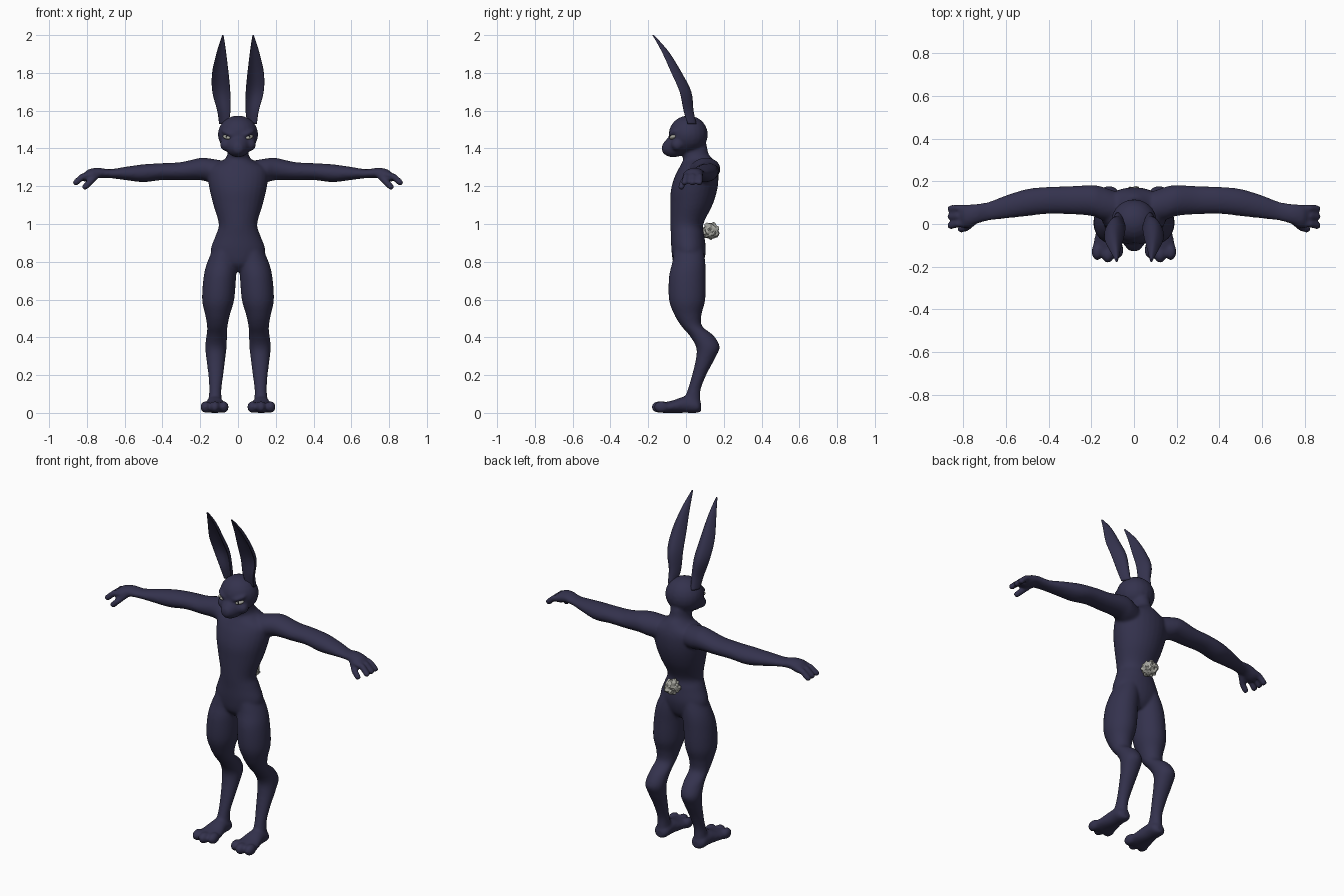
import bpy
import bmesh
import math
import random
from mathutils import Matrix, Vector, Euler

random.seed(4)
cube = bpy.data.objects.get("Cube")
if cube:
    bpy.data.objects.remove(cube, do_unlink=True)


def material(name, color):
    mat = bpy.data.materials.new(name)
    mat.use_nodes = True
    mat.diffuse_color = (*color, 1)
    shader = mat.node_tree.nodes["Principled BSDF"]
    shader.inputs["Base Color"].default_value = (*color, 1)
    shader.inputs["Roughness"].default_value = 0.8
    return mat


fur = material("navy fur", (0.034, 0.032, 0.075))
fluff = material("pale grey fluff", (0.40, 0.40, 0.36))
black = material("black pupil", (0.01, 0.01, 0.012))


def smooth_rows(rows, steps=5):
    """Catmull-Rom interpolation between profile rows."""
    out = []
    for i in range(len(rows) - 1):
        a, b = rows[max(i - 1, 0)], rows[i]
        c, d = rows[i + 1], rows[min(i + 2, len(rows) - 1)]
        for s in range(steps):
            t = s / steps
            out.append([q + t / 2 * (r - p + t * (2 * p - 5 * q + 4 * r - w
                                                  + t * (3 * (q - r) + w - p)))
                        for p, q, r, w in zip(a, b, c, d)])
    out.append(rows[-1])
    return out


def loft(bm, axis, rows, side=1, cup=0, count=28):
    """Closed skin over ellipses; a row is (position, u min, u max, v min, v max)."""
    rings = []
    for pos, u0, u1, v0, v1 in smooth_rows(rows):
        ring = []
        for k in range(count):
            a = math.tau * k / count
            half = (u1 - u0) / 2
            u = (u0 + u1) / 2 + half * math.cos(a)
            v = (v0 + v1) / 2 + (v1 - v0) / 2 * math.sin(a)
            v -= cup * half * math.cos(a) ** 2
            co = {"x": (pos, u, v), "y": (u, pos, v), "z": (u, v, pos)}[axis]
            ring.append(bm.verts.new((co[0] * side, co[1], co[2])))
        rings.append(ring)
    faces = [bm.faces.new(rings[0]), bm.faces.new(rings[-1])]
    for lower, upper in zip(rings, rings[1:]):
        for k in range(count):
            n = (k + 1) % count
            faces.append(bm.faces.new((lower[k], lower[n], upper[n], upper[k])))
    bmesh.ops.recalc_face_normals(bm, faces=faces)


def ball(bm, center, size, side=1, turn=(0, 0, 0)):
    """Ellipsoid; side mirrors its place and turn across x."""
    rot = Euler((turn[0], turn[1] * side, turn[2] * side)).to_matrix().to_4x4()
    place = Matrix.Translation((center[0] * side, center[1], center[2]))
    bmesh.ops.create_uvsphere(bm, u_segments=20, v_segments=12, radius=1,
                              matrix=place @ rot @ Matrix.Diagonal((*size, 1)))


def finger(bm, points, radius, side):
    """Overlapping balls along a path, to be fused into the skin."""
    for a, b in zip(points, points[1:]):
        for s in range(9):
            p = Vector(a).lerp(Vector(b), s / 8)
            ball(bm, p, (radius,) * 3, side)


def finish(bm, name, mat, smooth=True):
    mesh = bpy.data.meshes.new(name)
    bm.to_mesh(mesh)
    bm.free()
    mesh.materials.append(mat)
    for f in mesh.polygons:
        f.use_smooth = smooth
    obj = bpy.data.objects.new(name, mesh)
    bpy.context.collection.objects.link(obj)
    return obj


# Profiles
torso = [(z, -w, w, y0, y1) for z, w, y0, y1 in [
    (1.42, .05, -.01, .11), (1.37, .056, -.02, .12), (1.34, .075, -.015, .145),
    (1.3, .15, -.035, .165), (1.25, .16, -.06, .172), (1.18, .15, -.08, .165),
    (1.1, .13, -.083, .14), (1, .102, -.083, .092), (.94, .118, -.08, .097),
    (.86, .145, -.077, .105), (.79, .12, -.065, .09), (.75, .05, -.03, .06)]]
leg = [(.88, 0, .125, -.06, .09), (.8, .004, .162, -.072, .102),
       (.72, .01, .182, -.09, .104), (.6, .02, .19, -.09, .102),
       (.52, .043, .174, -.062, .082), (.46, .055, .164, -.025, .085),
       (.41, .058, .167, .018, .145), (.35, .06, .174, .053, .178),
       (.29, .067, .168, .053, .154), (.2, .078, .157, .032, .107),
       (.12, .088, .152, .008, .077), (.05, .085, .16, -.02, .078)]
foot = [(.08, .1, .14, .008, .05), (.06, .08, .165, 0, .07),
        (0, .075, .17, 0, .088), (-.07, .06, .186, 0, .066),
        (-.12, .055, .194, 0, .055), (-.14, .08, .17, .01, .045)]
arm = [(.08, .01, .15, 1.21, 1.335), (.15, .02, .175, 1.22, 1.347),
       (.2, .038, .182, 1.232, 1.35), (.3, .046, .177, 1.232, 1.328),
       (.4, .048, .174, 1.233, 1.322), (.5, .037, .164, 1.222, 1.316),
       (.6, .026, .134, 1.233, 1.302), (.68, .016, .104, 1.243, 1.29),
       (.74, 0, .094, 1.242, 1.298), (.79, -.014, .09, 1.225, 1.29),
       (.815, 0, .08, 1.225, 1.27)]
muzzle = [(0, -.09, .09, 1.37, 1.52), (-.06, -.068, .068, 1.353, 1.485),
          (-.1, -.045, .045, 1.36, 1.452), (-.127, -.02, .02, 1.38, 1.42)]
ear = [(1.53, .05, .1, .015, .055), (1.6, .04, .11, 0, .04),
       (1.7, .041, .136, -.01, .028), (1.8, .05, .137, -.055, -.022),
       (1.9, .062, .115, -.112, -.083), (1.96, .07, .097, -.15, -.132),
       (2, .077, .084, -.178, -.17)]

# Body: trunk, head and limbs fused into one smooth skin
bm = bmesh.new()
loft(bm, "z", torso)
ball(bm, (0, .012, 1.474), (.107, .104, .1))
loft(bm, "y", muzzle)
for side in (1, -1):
    loft(bm, "z", leg, side)
    loft(bm, "y", foot, side)
    loft(bm, "x", arm, side)
    # Toes
    for x, y in ((.076, -.122), (.122, -.143), (.172, -.13)):
        ball(bm, (x, y, .031), (.027, .04, .031), side)
    # Fingers and thumb
    for y, tip in ((.073, .072), (.036, .034), (0, -.008)):
        finger(bm, [(.77, y, 1.262), (.825, y, 1.25), (.858, tip, 1.22)], .017, side)
    finger(bm, [(.745, .015, 1.26), (.785, -.018, 1.22), (.81, -.024, 1.197)], .017, side)
    # Brow ridge and cheek
    ball(bm, (.055, -.069, 1.482), (.042, .018, .013), side, (0, -.35, .6))
    ball(bm, (.058, -.045, 1.42), (.038, .035, .035), side)
body = finish(bm, "body", fur)
remesh = body.modifiers.new("fuse", "REMESH")
remesh.mode = "VOXEL"
remesh.voxel_size = 0.008
remesh.use_smooth_shade = True
relax = body.modifiers.new("relax", "SMOOTH")
relax.factor = 0.5
relax.iterations = 6

# Ears and eyes
for side, label in ((1, "left"), (-1, "right")):
    bm = bmesh.new()
    loft(bm, "z", ear, side, cup=0.85)
    finish(bm, label + "_ear", fur)
    bm = bmesh.new()
    ball(bm, (.06, -.07, 1.46), (.024, .015, .011), side, (0, -.25, .6))
    finish(bm, label + "_eye", fluff)
    bm = bmesh.new()
    ball(bm, (.059, -.079, 1.46), (.007, .008, .008), side, (0, 0, .6))
    finish(bm, label + "_pupil", black)

# Fluffy tail with ragged tufts
bm = bmesh.new()
bmesh.ops.create_icosphere(bm, subdivisions=3, radius=0.042)
for v in bm.verts:
    v.co *= random.choice((0.92, 1, 1.02, 1.18))
bmesh.ops.translate(bm, verts=bm.verts, vec=(0, .132, .963))
finish(bm, "tail", fluff, smooth=False)
